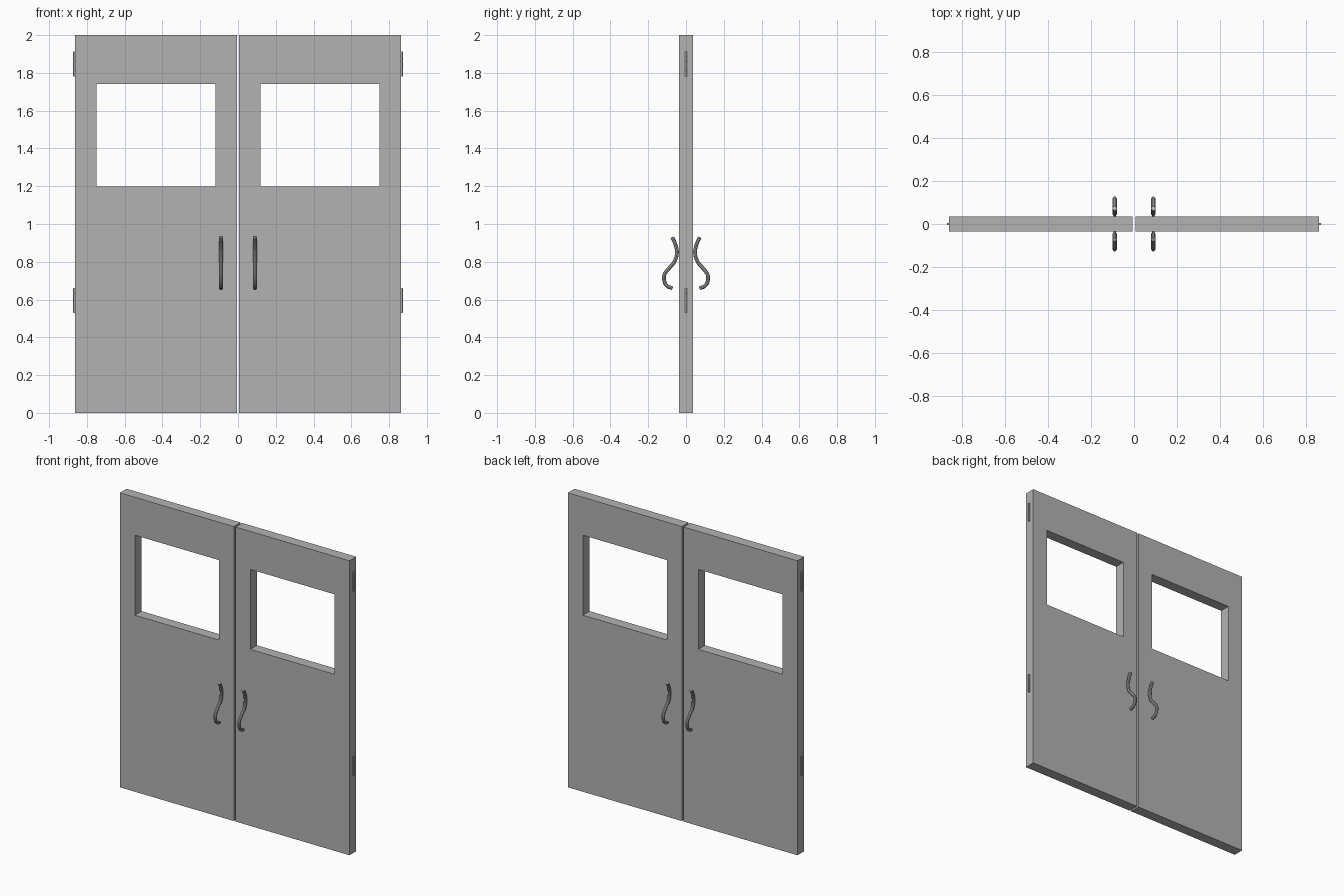
import bpy, bmesh
from mathutils import Matrix, Vector

cube = bpy.data.objects.get("Cube")
if cube:
    bpy.data.objects.remove(cube)

grey = bpy.data.materials.new("plain_grey")
grey.use_nodes = True
COLOR = (0.45, 0.45, 0.45, 1)
grey.diffuse_color = COLOR
grey.node_tree.nodes["Principled BSDF"].inputs["Base Color"].default_value = COLOR

HALF = 0.036      # half the door thickness
INNER, OUTER = 0.006, 0.863
HEIGHT = 2.0


def add_mesh(name, bm, smooth=False):
    bmesh.ops.recalc_face_normals(bm, faces=bm.faces)
    mesh = bpy.data.meshes.new(name)
    bm.to_mesh(mesh)
    bm.free()
    obj = bpy.data.objects.new(name, mesh)
    bpy.context.collection.objects.link(obj)
    mesh.materials.append(grey)
    if smooth:
        bpy.ops.object.select_all(action="DESELECT")
        obj.select_set(True)
        bpy.context.view_layer.objects.active = obj
        bpy.ops.object.shade_smooth_by_angle()
    return obj


def add_cylinder(bm, centre, radius, depth, axis="Z", sides=16):
    turn = Matrix.Rotation(1.570796, 4, "X") if axis == "Y" else Matrix()
    bmesh.ops.create_cone(bm, cap_ends=True, segments=sides, radius1=radius,
                          radius2=radius, depth=depth,
                          matrix=Matrix.Translation(centre) @ turn)


# Door leaf: a rectangular ring around the window, extruded through its depth
def door(name, side):
    bm = bmesh.new()
    outer = [(INNER, 0), (OUTER, 0), (OUTER, HEIGHT), (INNER, HEIGHT)]
    window = [(0.118, 1.199), (0.75, 1.199), (0.75, 1.742), (0.118, 1.742)]
    rings = [[bm.verts.new((side * x, -HALF, z)) for x, z in ring]
             for ring in (outer, window)]
    for i in range(4):
        j = (i + 1) % 4
        bm.faces.new((rings[0][i], rings[0][j], rings[1][j], rings[1][i]))
    # Merge the ring's diagonals away by extruding first, keeping sharp sides
    grown = bmesh.ops.extrude_face_region(bm, geom=bm.faces[:])
    moved = [v for v in grown["geom"] if isinstance(v, bmesh.types.BMVert)]
    bmesh.ops.translate(bm, verts=moved, vec=(0, 2 * HALF, 0))
    add_mesh(name, bm)


# Pull handle: an S-shaped round bar with a short mounting peg
def handle(name, x, face):
    path = [(0.073, 0.93), (0.058, 0.897), (0.048, 0.853), (0.06, 0.803),
            (0.092, 0.763), (0.114, 0.732), (0.115, 0.699), (0.101, 0.673),
            (0.071, 0.66)]
    curve = bpy.data.curves.new(name, "CURVE")
    curve.dimensions = "3D"
    curve.bevel_depth = 0.0105
    curve.bevel_resolution = 3
    curve.use_fill_caps = True
    spline = curve.splines.new("BEZIER")
    spline.bezier_points.add(len(path) - 1)
    for point, (y, z) in zip(spline.bezier_points, path):
        point.co = (x, face * y, z)
        point.handle_left_type = point.handle_right_type = "AUTO"
    spline.resolution_u = 5
    temp = bpy.data.objects.new(name, curve)
    bpy.context.collection.objects.link(temp)
    bpy.context.view_layer.update()
    mesh = bpy.data.meshes.new_from_object(
        temp.evaluated_get(bpy.context.evaluated_depsgraph_get()))
    bpy.data.objects.remove(temp)
    bm = bmesh.new()
    bm.from_mesh(mesh)
    bpy.data.meshes.remove(mesh)
    bmesh.ops.remove_doubles(bm, verts=bm.verts, dist=0.0001)
    add_cylinder(bm, Vector((x, face * 0.04, 0.853)), 0.005, 0.016, "Y", 12)
    add_mesh(name, bm, smooth=True)


# Hinge: a stack of knuckles around a thin pin
def hinge(name, x, middle):
    bm = bmesh.new()
    length, count = 0.13, 5
    pitch = length / count
    add_cylinder(bm, Vector((x, 0, middle)), 0.004, length)
    for i in range(count):
        z = middle + (i - (count - 1) / 2) * pitch
        add_cylinder(bm, Vector((x, 0, z)), 0.0055, pitch * 0.92)
    add_mesh(name, bm, smooth=True)


for label, side in (("left", 1), ("right", -1)):
    door(label + "_door", side)
    for where, face in (("front", -1), ("back", 1)):
        handle(label + "_" + where + "_handle", side * 0.09, face)
    for where, z in (("upper", 1.847), ("lower", 0.595)):
        hinge(label + "_" + where + "_hinge", side * (OUTER + 0.004), z)
